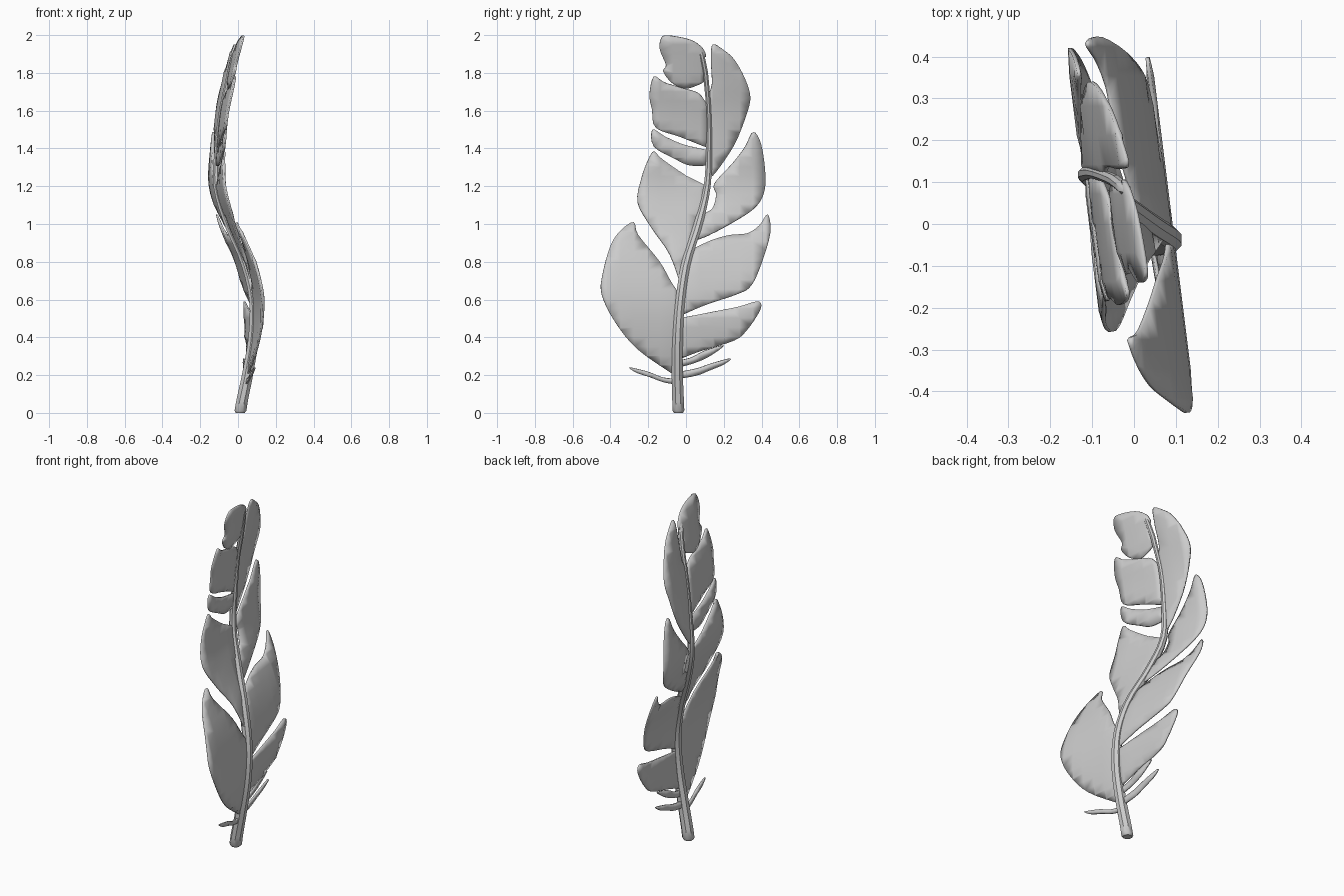
import bpy, bmesh, math
from mathutils import Vector

if "Cube" in bpy.data.objects:
    bpy.data.objects.remove(bpy.data.objects["Cube"])

# Quill centre line: z, x, y, radius
QUILL = [(0, .012, -.04, .034), (.2, .05, -.046, .032), (.4, .082, -.044, .030),
         (.6, .084, -.03, .027), (.8, .036, .002, .027), (1.0, -.05, .065, .026),
         (1.2, -.112, .112, .020), (1.4, -.108, .122, .017), (1.6, -.088, .12, .014),
         (1.8, -.045, .103, .015), (1.91, -.018, .08, .015), (2.05, .02, .05, .015)]


def catmull(a, b, c, d, t):
    return .5 * (2 * b + (c - a) * t + (2 * a - 5 * b + 4 * c - d) * t * t
                 + (3 * b - a - 3 * c + d) * t ** 3)


def quill_at(z):
    """Smooth x, y, radius of the quill at height z."""
    i = max(0, sum(1 for q in QUILL if q[0] <= z) - 1)
    i = min(i, len(QUILL) - 2)
    k = [Vector(QUILL[min(max(j, 0), len(QUILL) - 1)][1:]) for j in range(i - 1, i + 3)]
    return catmull(*k, (z - QUILL[i][0]) / (QUILL[i + 1][0] - QUILL[i][0]))


def finish(bm, name):
    bmesh.ops.recalc_face_normals(bm, faces=bm.faces)
    me = bpy.data.meshes.new(name)
    bm.to_mesh(me)
    bm.free()
    ob = bpy.data.objects.new(name, me)
    bpy.context.collection.objects.link(ob)
    bpy.ops.object.select_all(action='DESELECT')
    ob.select_set(True)
    bpy.context.view_layer.objects.active = ob
    bpy.ops.object.shade_smooth_by_angle(angle=math.radians(40))
    return ob


def vane(name, z_low, z_high, outer):
    """Thin blade: smooth outer outline (y, z), inner edge hidden in the quill."""
    p = [Vector((quill_at(z_low)[1], z_low))] + [Vector(q) for q in outer]
    p.append(Vector((quill_at(z_high)[1], z_high)))
    p = [p[0]] + p + [p[-1]]
    out = [catmull(*p[i - 1:i + 3], s / 4) for i in range(1, len(p) - 2) for s in range(4)]
    n = max(2, int((z_high - z_low) / .05))
    for i in range(n):
        z = z_high + (z_low - z_high) * i / n
        out.append(Vector((quill_at(z)[1], z)))
    bm = bmesh.new()
    bm.faces.new([bm.verts.new((0, q.x, q.y)) for q in out])
    # cut into a grid so the blade can follow the quill's bend
    for axis, step in ((2, .05), (1, .07)):
        for i in range(-10, 42):
            co, no = Vector(), Vector()
            co[axis], no[axis] = i * step + .003, 1
            bmesh.ops.bisect_plane(bm, geom=bm.verts[:] + bm.edges[:] + bm.faces[:],
                                   plane_co=co, plane_no=no, dist=1e-5)
    bmesh.ops.remove_doubles(bm, verts=bm.verts, dist=.003)
    bmesh.ops.triangulate(bm, faces=bm.faces)
    for v in bm.verts:
        x, y, r = quill_at(v.co.z)
        v.co.x = x - .125 * (v.co.y - y)
    inner = [v.index for v in bm.verts if not v.is_boundary]
    bm.verts.index_update()
    inner = [v.index for v in bm.verts if not v.is_boundary]
    rim = [v.index for v in bm.verts if v.is_boundary]
    ob = finish(bm, name)
    g = ob.vertex_groups.new(name="thickness")
    if inner:
        g.add(inner, 1, 'REPLACE')
    g.add(rim, .5, 'REPLACE')
    m = ob.modifiers.new("thickness", 'SOLIDIFY')
    m.thickness, m.offset, m.vertex_group = .018, 0, "thickness"
    # solidify first, then the smoothing
    ob.modifiers.move(len(ob.modifiers) - 1, 0)


# Quill: tapered eight-sided tube with softened ends
bm = bmesh.new()
rings = []
levels = [(0, .75), (.012, 1)] + [(.06 * i, 1) for i in range(1, 32)] + [(1.895, 1), (1.91, .6)]
for z, s in levels:
    x, y, r = quill_at(z)
    rings.append([bm.verts.new((x + r * s * math.cos(a), y + r * s * math.sin(a), z))
                  for a in (math.pi / 4 * (k + .5) for k in range(8))])
for a, b in zip(rings, rings[1:]):
    for k in range(8):
        bm.faces.new((a[k], a[k - 1], b[k - 1], b[k]))
bm.faces.new(rings[0])
bm.faces.new(rings[-1])
finish(bm, "quill")

# Left vanes, bottom to top
vane("left_barb", .15, .18, [(-.12, .163), (-.193, .19), (-.26, .212), (-.303, .24),
                             (-.26, .233), (-.193, .215), (-.12, .187)])
vane("left_vane_1", .19, .62, [(-.256, .336), (-.377, .484), (-.446, .627), (-.442, .733),
                               (-.398, .89), (-.34, .97), (-.277, 1.008), (-.253, .94),
                               (-.14, .80), (-.077, .69)])
vane("left_vane_2", .66, 1.2, [(-.087, .84), (-.182, .98), (-.256, 1.114), (-.235, 1.246),
                               (-.2, 1.34), (-.17, 1.384), (-.13, 1.347), (-.008, 1.262)])
vane("left_vane_3", 1.31, 1.39, [(.02, 1.31), (-.06, 1.345), (-.17, 1.41), (-.177, 1.5),
                                 (-.11, 1.463), (-.01, 1.42)])
vane("left_vane_4", 1.4, 1.62, [(-.034, 1.462), (-.16, 1.51), (-.18, 1.606), (-.193, 1.685),
                                (-.17, 1.78), (-.113, 1.749), (-.008, 1.717), (.07, 1.69)])
vane("left_vane_5", 1.76, 1.88, [(.06, 1.735), (-.008, 1.717), (-.077, 1.749), (-.12, 1.807),
                                 (-.106, 1.842), (-.138, 1.92), (-.133, 1.978), (-.1, 1.998),
                                 (.02, 1.976), (.085, 1.935), (.106, 1.89)])

# Right vanes, bottom to top
vane("right_barb_1", .18, .215, [(.055, .198), (.124, .225), (.2, .257), (.235, .288),
                                 (.135, .262), (.055, .235)])
vane("right_barb_2", .24, .275, [(.04, .263), (.124, .3), (.2, .357), (.1, .33), (.03, .294)])
vane("right_vane_1", .28, .5, [(.07, .325), (.256, .384), (.325, .442), (.385, .53),
                               (.398, .574), (.372, .59), (.28, .563), (.15, .537)])
vane("right_vane_2", .51, .86, [(.1, .57), (.28, .632), (.346, .675), (.398, .786), (.446, .95),
                                (.432, 1.05), (.388, .992), (.325, .95), (.23, .94),
                                (.135, .913)])
vane("right_vane_3", .91, 1.05, [(.12, .94), (.256, 1.013), (.36, 1.082), (.41, 1.156),
                                 (.42, 1.262), (.398, 1.42), (.356, 1.487), (.31, 1.405),
                                 (.245, 1.32), (.15, 1.214), (.16, 1.156), (.138, 1.08)])
vane("right_vane_4", 1.24, 1.68, [(.156, 1.272), (.256, 1.42), (.32, 1.58), (.34, 1.675),
                                  (.31, 1.775), (.256, 1.87), (.203, 1.918), (.142, 1.95),
                                  (.132, 1.87), (.137, 1.74)])
